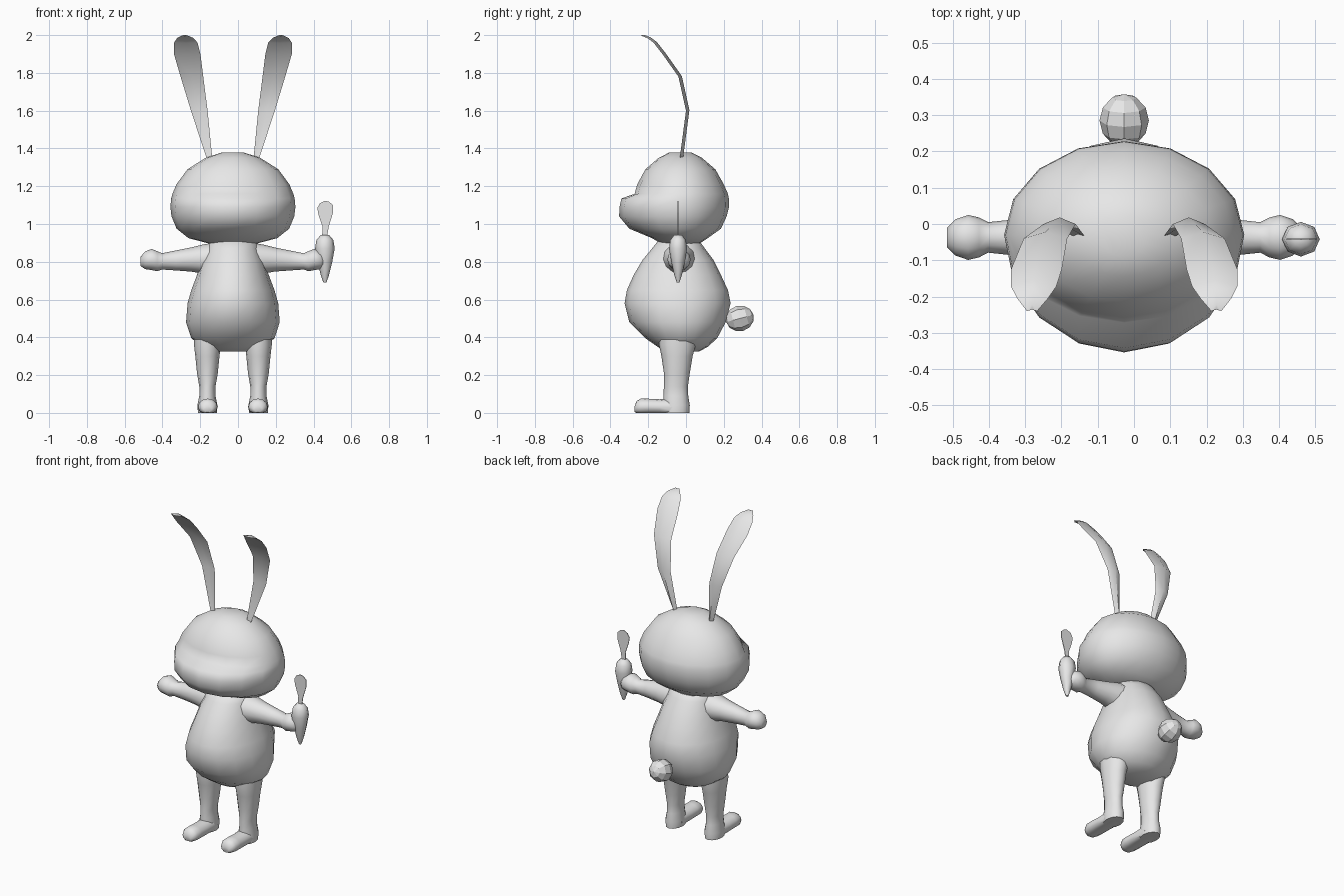
import bpy, bmesh, math
from mathutils import Vector, Matrix

if "Cube" in bpy.data.objects:
    bpy.data.objects.remove(bpy.data.objects["Cube"])

CX = -0.027  # symmetry axis of the body
grey = bpy.data.materials.new("plain_grey")
grey.diffuse_color = (0.8, 0.8, 0.8, 1)
grey.use_nodes = True
grey.node_tree.nodes["Principled BSDF"].inputs["Base Color"].default_value = grey.diffuse_color


def finish(name, bm, smooth=60):
    bmesh.ops.recalc_face_normals(bm, faces=bm.faces)
    me = bpy.data.meshes.new(name)
    bm.to_mesh(me)
    bm.free()
    ob = bpy.data.objects.new(name, me)
    bpy.context.collection.objects.link(ob)
    me.materials.append(grey)
    if smooth:
        bpy.ops.object.select_all(action='DESELECT')
        ob.select_set(True)
        bpy.context.view_layer.objects.active = ob
        bpy.ops.object.shade_smooth_by_angle(angle=math.radians(smooth))
    return ob


def loft(name, rings, smooth=60):
    """Skin a list of point rings and cap both ends."""
    bm = bmesh.new()
    loops = [[bm.verts.new(p) for p in r] for r in rings]
    n = len(loops[0])
    for a, b in zip(loops, loops[1:]):
        for i in range(n):
            j = (i + 1) % n
            bm.faces.new((a[i], a[j], b[j], b[i]))
    bm.faces.new(loops[0])
    bm.faces.new(loops[-1])
    return finish(name, bm, smooth)


def angles(n):
    return [2 * math.pi * i / n for i in range(n)]


def level(x, z, hw, front, back, mid=-0.03, n=16):
    """Horizontal ring with separate front and back depth."""
    return [(x + hw * math.cos(t),
             mid + math.sin(t) * ((back - mid) if math.sin(t) > 0 else (mid - front)), z)
            for t in angles(n)]


# Head: rows of height, half width, front y, back y
head = [(0.895, .12, -.13, .07), (0.925, .235, -.18, .115), (0.975, .298, -.30, .185),
        (1.04, .325, -.354, .215), (1.09, .331, -.352, .228), (1.135, .327, -.342, .227),
        (1.16, .32, -.272, .222), (1.21, .299, -.258, .20), (1.29, .24, -.215, .155),
        (1.35, .145, -.145, .085), (1.378, .06, -.09, .03)]
loft("head", [level(CX, *r) for r in head], 75)

# Body
body = [(0.325, .11, -.11, .07), (0.35, .165, -.15, .115), (0.395, .22, -.215, .165),
        (0.48, .248, -.30, .21), (0.58, .24, -.325, .236), (0.65, .22, -.313, .222),
        (0.73, .19, -.277, .185), (0.81, .165, -.23, .145), (0.87, .14, -.18, .10),
        (0.92, .12, -.14, .065)]
loft("body", [level(CX, *r) for r in body], 75)

# Tail: faceted ball leaning upward
bm = bmesh.new()
bmesh.ops.create_uvsphere(
    bm, u_segments=8, v_segments=6, radius=1,
    matrix=Matrix.Translation((CX, .285, .5)) @ Matrix.Rotation(math.radians(-75), 4, 'X')
    @ Matrix.Diagonal((.068, .068, .075, 1)))
finish("tail", bm, 0)

leg = [(0, .05, -.12, .018), (.04, .053, -.12, .02), (.09, .043, -.12, .012),
       (.14, .043, -.117, .01), (.21, .055, -.117, .02), (.3, .064, -.13, .035),
       (.36, .071, -.143, .052), (.43, .07, -.14, .05)]
# Toe rows: y, half width, centre z, half height
toe = [(-.04, .05, .03, .05), (-.14, .052, .03, .042), (-.2, .053, .032, .043),
       (-.24, .051, .032, .044), (-.262, .04, .028, .034), (-.272, .022, .02, .016)]
# Arm rows: offset, centre z, half height, half depth
arm = [(.08, .81, .095, .095), (.16, .814, .077, .08), (.22, .812, .064, .065),
       (.30, .807, .053, .05), (.375, .802, .043, .042), (.40, .803, .053, .055),
       (.43, .812, .056, .062), (.465, .808, .047, .05), (.488, .802, .025, .027)]
# Ear rows: z, inner offset, outer offset, y
ear = [(1.335, .108, .135, -.035), (1.6, .134, .222, .0), (1.78, .157, .277, -.04),
       (1.90, .172, .312, -.125), (1.96, .187, .312, -.172), (1.985, .21, .295, -.205),
       (1.998, .24, .268, -.24)]

for side, s in (("left", 1), ("right", -1)):
    loft(side + "_leg", [level(CX + s * .135, z, w, f, b, -.055, 12) for z, w, f, b in leg])
    loft(side + "_foot", [[(CX + s * .133 + w * math.cos(t), y, max(0, cz + h * math.sin(t)))
                           for t in angles(12)] for y, w, cz, h in toe], 50)
    loft(side + "_arm", [[(CX + s * d, -.037 + w * math.cos(t), cz + h * math.sin(t))
                          for t in angles(12)] for d, cz, h, w in arm])
    # Thin ear with a cupped front
    loft(side + "_ear", [[(CX + s * a, y, z),
                          (CX + s * (a + b) / 2, y + .004, z - .002),
                          (CX + s * b, y, z),
                          (CX + s * (a + b) / 2, y + .018, z + .003)]
                         for z, a, b, y in ear], 50)

# Carrot held in the hand
carrot = [(.69, .008), (.73, .022), (.80, .039), (.87, .052), (.915, .045), (.942, .022)]
loft("carrot", [[(.46 + r * math.cos(t), -.042 + r * .92 * math.sin(t), z)
                 for t in angles(8)] for z, r in carrot])

# Flat carrot leaf
bm = bmesh.new()
leaf = [(.445, .93), (.471, .93), (.48, .985), (.503, 1.06), (.502, 1.1), (.482, 1.118),
        (.46, 1.123), (.434, 1.11), (.42, 1.085), (.426, 1.05), (.448, .985)]
rim = [[bm.verts.new((x, y, z)) for x, z in leaf] for y in (-.044, -.04)]
bm.faces.new(rim[0])
bm.faces.new(rim[1])
for i in range(len(leaf)):
    j = (i + 1) % len(leaf)
    bm.faces.new((rim[0][i], rim[0][j], rim[1][j], rim[1][i]))
finish("carrot_leaf", bm, 0)
